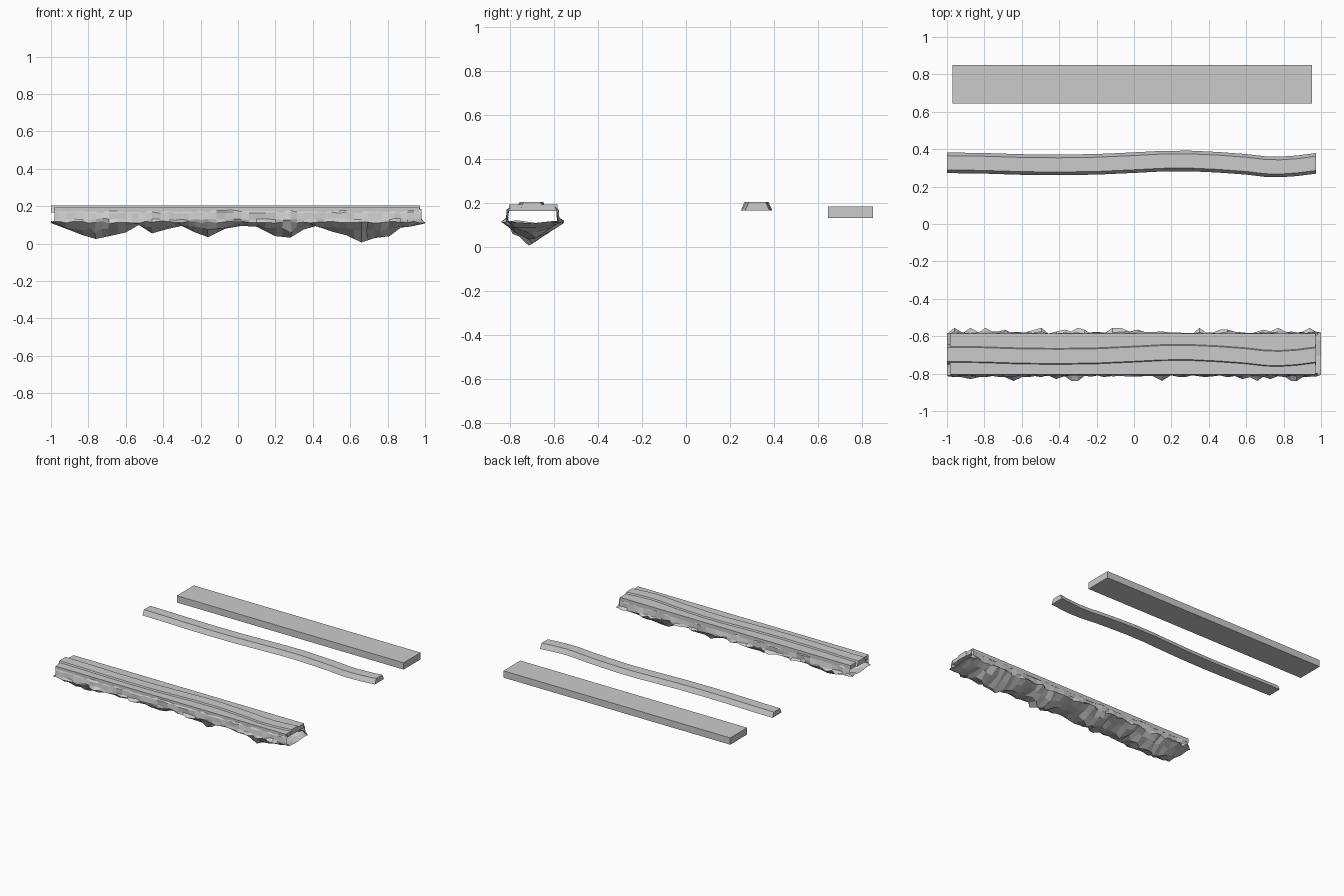
import bpy, random

if "Cube" in bpy.data.objects:
    bpy.data.objects.remove(bpy.data.objects["Cube"])

random.seed(4)


def make(name, verts, faces):
    mesh = bpy.data.meshes.new(name)
    mesh.from_pydata(verts, [], faces)
    mesh.update()
    obj = bpy.data.objects.new(name, mesh)
    bpy.context.collection.objects.link(obj)
    return obj


def loft(name, rings, closed=True):
    """Skin a list of equal-length cross-sections along x."""
    n = len(rings[0])
    verts = [p for r in rings for p in r]
    faces = []
    for i in range(len(rings) - 1):
        for j in range(n if closed else n - 1):
            k = (j + 1) % n
            faces.append((i * n + j, i * n + k, (i + 1) * n + k, (i + 1) * n + j))
    if closed:
        faces.append(tuple(reversed(range(n))))
        faces.append(tuple(range(len(verts) - n, len(verts))))
    return make(name, verts, faces)


def box(name, x0, x1, y0, y1, z0, z1):
    return loft(name, [[(x, y0, z0), (x, y1, z0), (x, y1, z1), (x, y0, z1)] for x in (x0, x1)])


def interp(pts, x):
    for (xa, a), (xb, b) in zip(pts, pts[1:]):
        if x <= xb:
            return a + (b - a) * (x - xa) / (xb - xa)
    return pts[-1][1]


# winding path strip, used alone and on top of the island
bend = [(-1, .327), (-.82, .325), (-.6, .318), (-.4, .316), (-.2, .319), (0, .328),
        (.15, .336), (.3, .337), (.45, .33), (.6, .319), (.7, .307), (.78, .305),
        (.87, .311), (.972, .324)]


def path(name, dy):
    loft(name, [[(x, c + dy - .055, .167), (x, c + dy + .055, .167),
                 (x, c + dy + .038, .205), (x, c + dy - .038, .205)] for x, c in bend])


path("loose_path", 0)
path("island_path", -1.024)

# plain plank
box("plain_slab", -.97, .953, .645, .85, .132, .184)

# island turf slab
box("island_top", -.985, .97, -.805, -.585, .163, .194)

# rocky underside: open shell whose keel height follows the front outline
keel = [(-1, .11), (-.92, .08), (-.83, .045), (-.76, .025), (-.69, .04), (-.6, .06),
        (-.53, .1), (-.46, .055), (-.37, .08), (-.3, .095), (-.23, .06), (-.16, .035),
        (-.07, .08), (.02, .095), (.1, .09), (.2, .04), (.28, .032), (.35, .075),
        (.42, .095), (.5, .065), (.58, .045), (.66, .006), (.73, .03), (.81, .04),
        (.87, .085), (.94, .095), (1, .108)]
stations = []
for (xa, _), (xb, _) in zip(keel, keel[1:]):
    stations += [xa, (xa + xb) / 2]
stations.append(1)
rings = []
cy = -.697
for i, x in enumerate(stations):
    end = i in (0, len(stations) - 1)
    zk = interp(keel, x)
    r = lambda a: random.uniform(-a, a)

    def side(s):
        flare = random.choice((.11, .116, .122, .132, .142))
        rim = .12 + r(.008)
        xs = x * .98 if end else x
        return [(xs, cy + s * .1, .186), (xs, cy + s * (.113 + r(.006)), .165 + r(.005)),
                (xs, cy + s * (.116 + r(.006)), .13 + r(.006)),
                (x, cy + s * flare, min(rim, .115) + r(.006)),
                (x if end else x + r(.01), cy + s * (.075 + r(.015)), .11 * .5 + zk * .5 + r(.012))]
    front, back = side(-1), side(1)
    rings.append(front + [(x, cy + r(.02), zk)] + back[::-1])
loft("island_rock", rings, closed=False)
